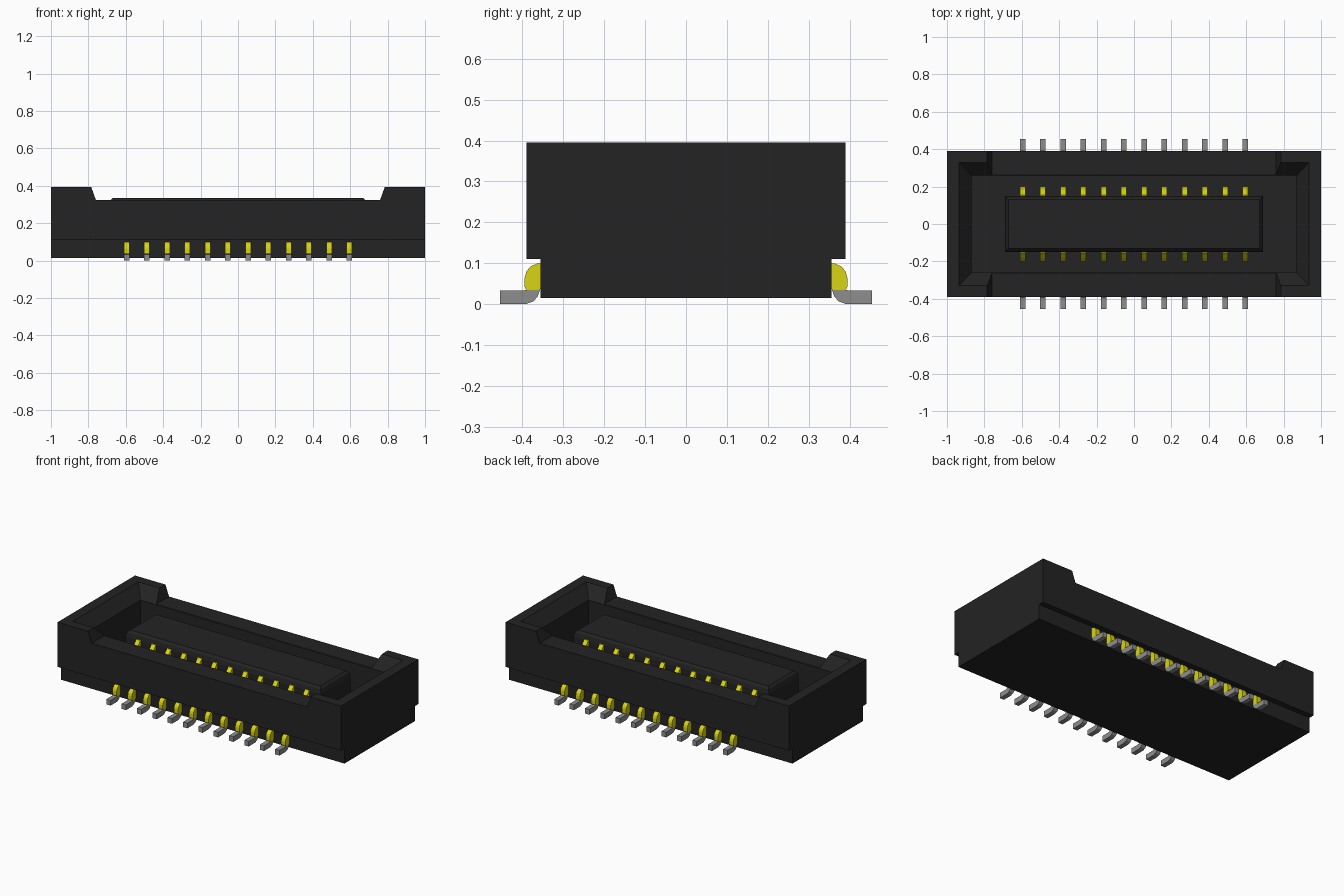
import bpy
import bmesh

cube = bpy.data.objects.get("Cube")
if cube:
    bpy.data.objects.remove(cube, do_unlink=True)


def material(name, rgb):
    m = bpy.data.materials.new(name)
    m.use_nodes = True
    m.diffuse_color = (*rgb, 1)
    bsdf = next(n for n in m.node_tree.nodes if n.type == 'BSDF_PRINCIPLED')
    bsdf.inputs["Base Color"].default_value = (*rgb, 1)
    return m


BLACK = material("black_plastic", (0.017, 0.017, 0.017))
GOLD = material("gold_plating", (0.68, 0.66, 0.006))
GREY = material("tin_grey", (0.27, 0.27, 0.27))


def loft(name, rings, mat):
    """Solid skinned through rings of points, capped at both ends."""
    bm = bmesh.new()
    loops = [[bm.verts.new(p) for p in ring] for ring in rings]
    n = len(loops[0])
    for a, b in zip(loops, loops[1:]):
        for i in range(n):
            j = (i + 1) % n
            bm.faces.new((a[i], a[j], b[j], b[i]))
    bm.faces.new(loops[0])
    bm.faces.new(loops[-1])
    bmesh.ops.recalc_face_normals(bm, faces=bm.faces)
    me = bpy.data.meshes.new(name)
    bm.to_mesh(me)
    bm.free()
    me.materials.append(mat)
    ob = bpy.data.objects.new(name, me)
    bpy.context.collection.objects.link(ob)
    return ob


def prism_x(name, yz, x0, x1, mat):
    return loft(name, [[(x, y, z) for y, z in yz] for x in (x0, x1)], mat)


def stack(name, layers, mat):
    """Rectangles of half size hx, hy stacked at heights z."""
    return loft(name, [[(-hx, -hy, z), (hx, -hy, z), (hx, hy, z), (-hx, hy, z)]
                       for hx, hy, z in layers], mat)


def cut(target, cutter):
    mod = target.modifiers.new("cut", 'BOOLEAN')
    mod.operation = 'DIFFERENCE'
    mod.solver = 'EXACT'
    mod.object = cutter
    bpy.context.view_layer.objects.active = target
    bpy.ops.object.modifier_apply(modifier=mod.name)
    bpy.data.objects.remove(cutter, do_unlink=True)


# Housing: stepped section, lowered long walls, flared cavity
section = [(-.355, .015), (.355, .015), (.355, .11), (.39, .11),
           (.39, .395), (-.39, .395), (-.39, .11), (-.355, .11)]
housing = prism_x("housing", section, -1, 1, BLACK)
notch = [(-.76, .325), (.76, .325), (.81, .465), (-.81, .465)]
cut(housing, loft("notch_cutter",
                  [[(x, y, z) for x, z in notch] for y in (-.6, .6)], BLACK))
cut(housing, stack("cavity_cutter", [(.87, .26, .12), (.87, .26, .322),
                                     (.935, .33, .395), (.999, .399, .467)], BLACK))

# Raised centre island with bevelled rim
stack("centre_island", [(.69, .15, .11), (.69, .15, .295),
                        (.683, .143, .322), (.67, .13, .335)], BLACK)

# Contacts: inner tip, gold riser and solder foot on both long sides
tip = [(.14, .11), (.14, .30), (.155, .30), (.185, .265), (.2, .225), (.2, .11)]
riser = [(.35, .1), (.365, .099), (.38, .092), (.39, .08), (.394, .065),
         (.394, .042), (.39, .035), (.357, .035), (.35, .05)]
foot = [(.357, .035), (.362, .019), (.373, .007), (.392, 0), (.455, 0),
        (.455, .033), (.40, .033), (.39, .035)]
PINS, PITCH, HALF = 12, .1083, .015
for side, label in ((-1, "front"), (1, "back")):
    for i in range(PINS):
        x = (i - (PINS - 1) / 2) * PITCH
        for part, profile, mat in (("contact_tip", tip, GOLD),
                                   ("contact_riser", riser, GOLD),
                                   ("solder_foot", foot, GREY)):
            prism_x(f"{label}_{part}_{i + 1}", [(side * y, z) for y, z in profile],
                    x - HALF, x + HALF, mat)
